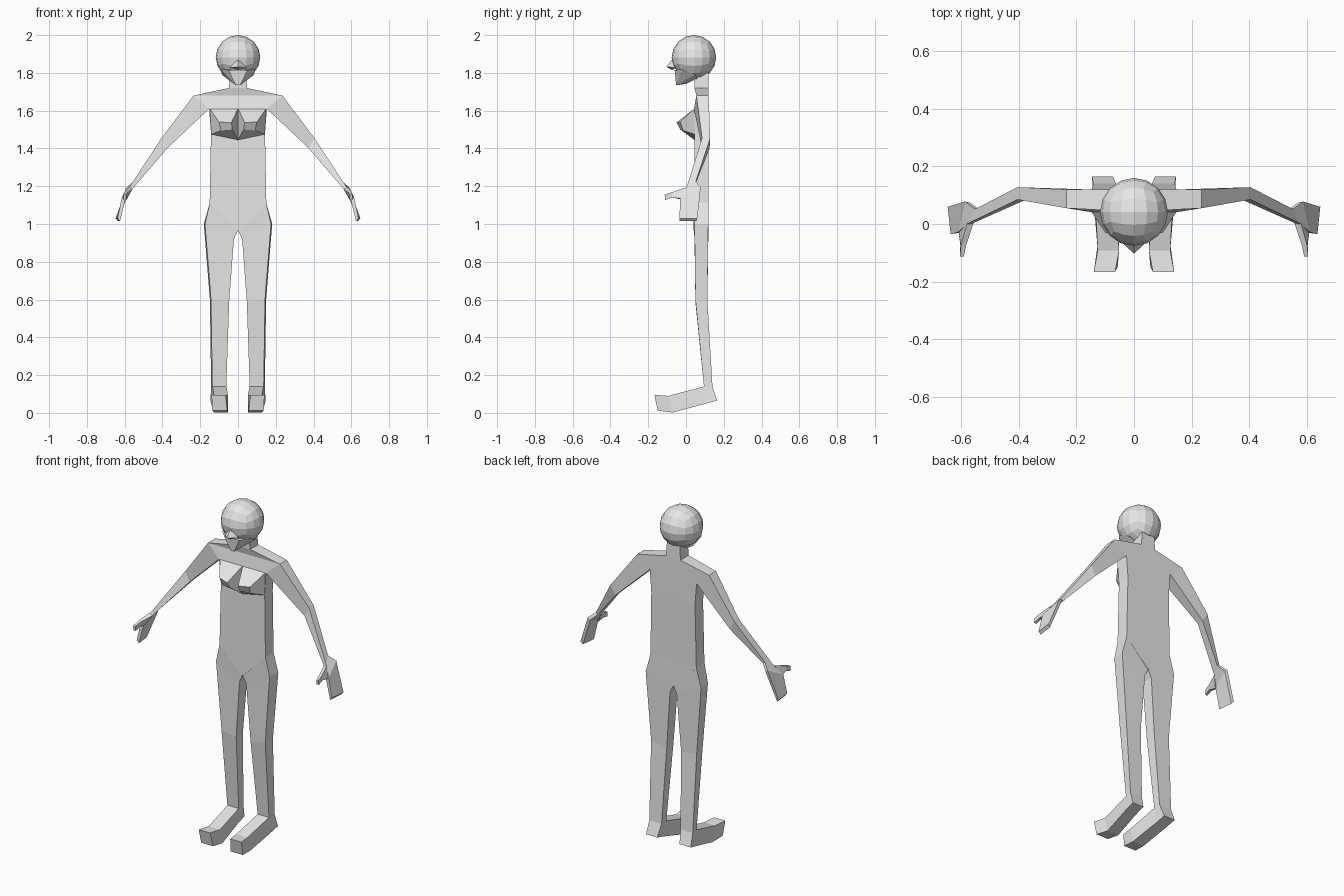
import bpy, bmesh, math
from mathutils import Vector

grey = bpy.data.materials.new("light_grey")
grey.diffuse_color = (0.8, 0.8, 0.8, 1)


def finish(name, bm):
    bmesh.ops.recalc_face_normals(bm, faces=bm.faces[:])
    me = bpy.data.meshes.new(name)
    bm.to_mesh(me)
    bm.free()
    me.materials.append(grey)
    ob = bpy.data.objects.new(name, me)
    bpy.context.collection.objects.link(ob)
    return ob


def loft(name, rings, side=1):
    """Skin a run of four-point rings and close both ends."""
    bm = bmesh.new()
    vs = [[bm.verts.new((x * side, y, z)) for x, y, z in r] for r in rings]
    for a, b in zip(vs, vs[1:]):
        for i in range(4):
            j = (i + 1) % 4
            bm.faces.new((a[i], a[j], b[j], b[i]))
    bm.faces.new(vs[0])
    bm.faces.new(vs[-1])
    return finish(name, bm)


def hull(name, pts, side=1):
    """Faceted solid around a few points."""
    bm = bmesh.new()
    for x, y, z in pts:
        bm.verts.new((x * side, y, z))
    res = bmesh.ops.convex_hull(bm, input=bm.verts[:])
    loose = [v for v in bm.verts if not v.link_faces]
    bmesh.ops.delete(bm, geom=loose, context='VERTS')
    bmesh.ops.dissolve_limit(bm, angle_limit=0.02, verts=bm.verts[:], edges=bm.edges[:])
    return finish(name, bm)


def both(pts):
    """Points plus their mirror images across x = 0."""
    return [(s * x, y, z) for x, y, z in pts for s in ((1, -1) if x else (1,))]


# Head: cube grid rounded into a ball
bm = bmesh.new()
bmesh.ops.create_cube(bm, size=2)
bmesh.ops.subdivide_edges(bm, edges=bm.edges[:], cuts=3, use_grid_fill=True)
for v in bm.verts:
    d = Vector([math.tan(c * math.pi / 4) for c in v.co]).normalized()
    v.co = Vector((0, 0.042, 1.882)) + d * 0.118
finish("head", bm)

# Jaw and nose
hull("jaw", both([(0.09, -0.02, 1.82), (0.085, 0.05, 1.79), (0.05, -0.06, 1.815),
                  (0.035, -0.055, 1.79), (0.012, -0.052, 1.735),
                  (0.02, 0.0, 1.742), (0.045, 0.06, 1.77)]))
hull("nose", both([(0, -0.074, 1.87), (0, -0.104, 1.832), (0.045, -0.06, 1.828),
                   (0, -0.075, 1.815), (0, -0.03, 1.84)]))

# Torso and neck: half width, height, front and back depth
torso = [(0.004, 0.965, 0.04, 0.12), (0.150, 1.11, 0.042, 0.118),
         (0.143, 1.48, 0.045, 0.12), (0.153, 1.61, 0.042, 0.12),
         (0.235, 1.68, 0.055, 0.12), (0.048, 1.72, 0.045, 0.12),
         (0.042, 1.80, 0.042, 0.118)]
loft("torso", [[(-x, f, z), (x, f, z), (x, b, z), (-x, b, z)] for x, z, f, b in torso])

# Leg sections: outer x, outer z, inner x, inner z, front y, back y
leg = [(0.150, 1.11, 0.0, 0.965, 0.042, 0.118), (0.175, 1.00, 0.022, 0.92, 0.045, 0.118),
       (0.143, 0.60, 0.047, 0.585, 0.05, 0.113), (0.136, 0.14, 0.062, 0.14, 0.095, 0.14)]
wrist = [(0.572, 0.005, 1.20), (0.555, 0.005, 1.19), (0.54, 0.052, 1.215), (0.553, 0.052, 1.225)]

for side, tag in ((1, "right"), (-1, "left")):
    loft(tag + "_leg", [[(ox, f, oz), (ix, f, iz), (ix, b, iz), (ox + 0.006 * (k > 0), b, oz)]
                        for k, (ox, oz, ix, iz, f, b) in enumerate(leg)], side)

    # Foot: ankle and heel, ball, toe
    loft(tag + "_foot", [
        [(0.142, 0.14, 0.14), (0.062, 0.14, 0.14), (0.073, 0.165, 0.065), (0.146, 0.165, 0.065)],
        [(0.136, 0.095, 0.14), (0.062, 0.095, 0.14), (0.07, 0.10, 0.048), (0.142, 0.10, 0.048)],
        [(0.126, -0.093, 0.09), (0.052, -0.093, 0.09), (0.052, -0.07, 0.002), (0.126, -0.07, 0.002)],
        [(0.140, -0.167, 0.095), (0.066, -0.167, 0.095), (0.057, -0.15, 0.012), (0.136, -0.15, 0.012)],
    ], side)

    # Arm: shoulder, elbow, wrist
    loft(tag + "_arm", [
        [(0.235, 0.055, 1.68), (0.153, 0.042, 1.61), (0.153, 0.12, 1.61), (0.235, 0.12, 1.68)],
        [(0.405, 0.085, 1.455), (0.375, 0.085, 1.40), (0.375, 0.125, 1.40), (0.405, 0.128, 1.455)],
        wrist], side)

    # Hand: wrist, knuckles, fingertips
    loft(tag + "_hand", [
        wrist,
        [(0.615, -0.03, 1.14), (0.595, -0.03, 1.135), (0.572, 0.075, 1.185), (0.588, 0.078, 1.195)],
        [(0.638, -0.035, 1.03), (0.625, -0.033, 1.015), (0.635, 0.055, 1.015), (0.648, 0.06, 1.03)],
    ], side)

    # Thumb
    loft(tag + "_thumb", [
        [(0.58, 0.003, 1.195), (0.558, 0.003, 1.185), (0.59, -0.025, 1.13), (0.61, -0.025, 1.135)],
        [(0.602, -0.075, 1.168), (0.584, -0.075, 1.168), (0.587, -0.075, 1.14), (0.604, -0.075, 1.14)],
        [(0.606, -0.113, 1.155), (0.592, -0.113, 1.155), (0.592, -0.11, 1.127), (0.606, -0.11, 1.127)],
    ], side)

    # Chest: faceted frustum on the torso front
    loft(tag + "_chest", [
        [(0.150, 0.045, 1.612), (0, 0.045, 1.612), (0, 0.045, 1.445), (0.142, 0.045, 1.475)],
        [(0.10, -0.03, 1.54), (0.035, -0.05, 1.537), (0.03, -0.03, 1.50), (0.09, -0.015, 1.495)],
    ], side)
